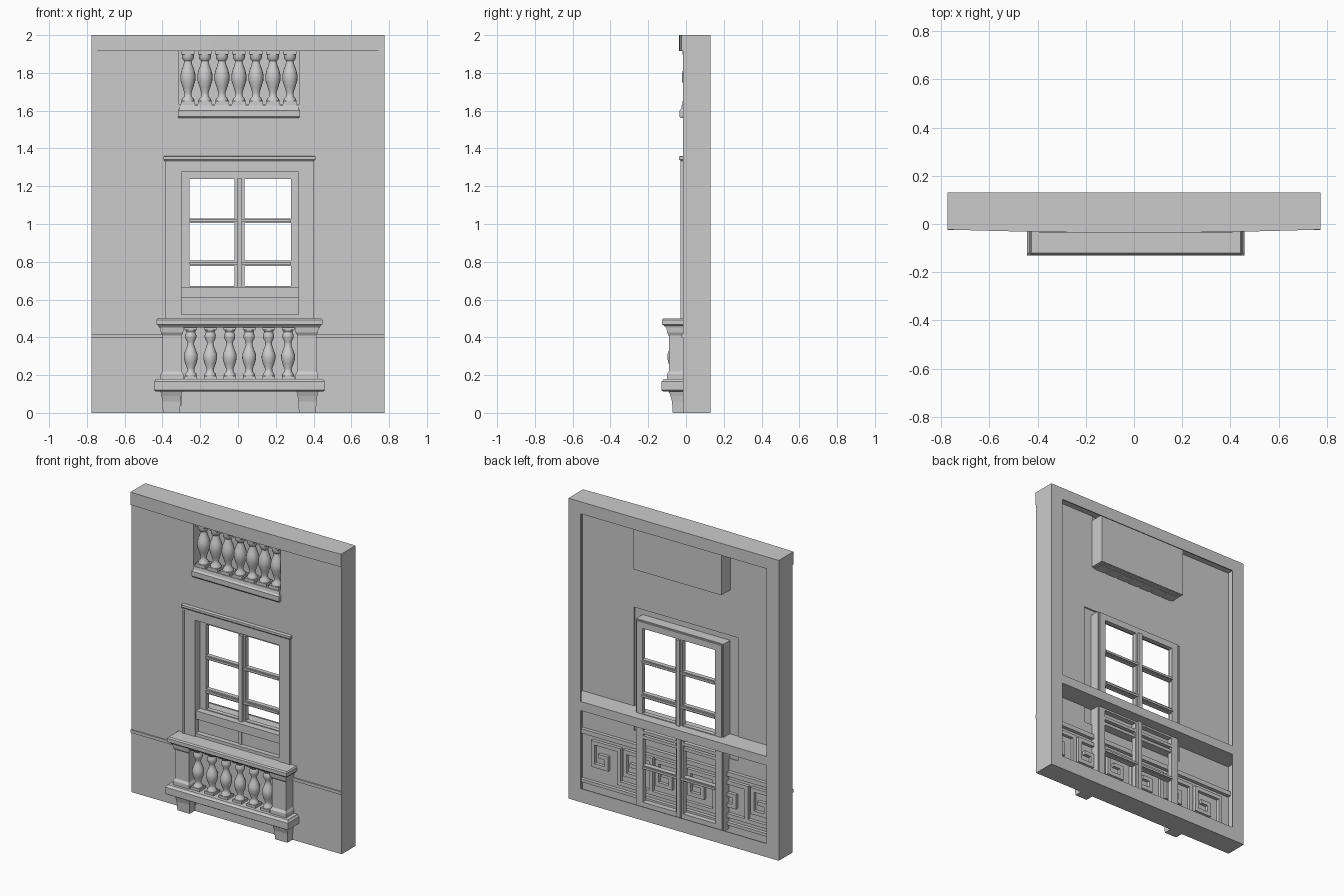
import bpy, bmesh, math

if "Cube" in bpy.data.objects:
    bpy.data.objects.remove(bpy.data.objects["Cube"])

def finish(name, bm, smooth=False):
    bmesh.ops.remove_doubles(bm, verts=bm.verts, dist=1e-5)
    bmesh.ops.recalc_face_normals(bm, faces=bm.faces)
    me = bpy.data.meshes.new(name)
    bm.to_mesh(me)
    bm.free()
    ob = bpy.data.objects.new(name, me)
    bpy.context.collection.objects.link(ob)
    if smooth:
        bpy.ops.object.select_all(action='DESELECT')
        ob.select_set(True)
        bpy.context.view_layer.objects.active = ob
        bpy.ops.object.shade_smooth_by_angle(angle=math.radians(40))
    return ob

def add_box(bm, x0, x1, y0, y1, z0, z1):
    vs = bmesh.ops.create_cube(bm, size=1)['verts']
    for v in vs:
        v.co = (x0 + (v.co.x + .5) * (x1 - x0), y0 + (v.co.y + .5) * (y1 - y0),
                z0 + (v.co.z + .5) * (z1 - z0))

def box(name, *dims):
    bm = bmesh.new()
    add_box(bm, *dims)
    return finish(name, bm)

def lattice(name, xs, zs, holes, y0, y1):
    """Flat plate on an x/z grid with some cells left open."""
    bm = bmesh.new()
    for i in range(len(xs) - 1):
        for j in range(len(zs) - 1):
            if (i, j) not in holes:
                bm.faces.new([bm.verts.new((x, y0, z)) for x, z in (
                    (xs[i], zs[j]), (xs[i+1], zs[j]), (xs[i+1], zs[j+1]), (xs[i], zs[j+1]))])
    bmesh.ops.remove_doubles(bm, verts=bm.verts, dist=1e-5)
    ret = bmesh.ops.extrude_face_region(bm, geom=bm.faces[:])
    for v in ret['geom']:
        if isinstance(v, bmesh.types.BMVert):
            v.co.y = y1
    return finish(name, bm)

def loft(name, cx, sections, back=-.012):
    """Rectangular sections (z, half width, front y) stacked upward."""
    bm = bmesh.new()
    rings = [[bm.verts.new(p) for p in ((cx-w, y, z), (cx+w, y, z), (cx+w, back, z), (cx-w, back, z))]
             for z, w, y in sections]
    for a, b in zip(rings, rings[1:]):
        for k in range(4):
            bm.faces.new((a[k], a[(k+1) % 4], b[(k+1) % 4], b[k]))
    bm.faces.new(rings[0])
    bm.faces.new(rings[-1])
    return finish(name, bm)

def baluster(name, x, y, z0, z1, rad, profile, n=16):
    """Turned baluster with square plinth and cap."""
    bm = bmesh.new()
    h = z1 - z0
    rings = [[bm.verts.new((x + rad*r*math.cos(2*math.pi*k/n), y + rad*r*math.sin(2*math.pi*k/n), z0 + h*t))
              for k in range(n)] for t, r in profile]
    for a, b in zip(rings, rings[1:]):
        for k in range(n):
            bm.faces.new((a[k], a[(k+1) % n], b[(k+1) % n], b[k]))
    bm.faces.new(rings[0])
    bm.faces.new(rings[-1])
    s = rad * .9
    add_box(bm, x-s, x+s, y-s, y+s, z0 - .012, z0 + .06*h)
    add_box(bm, x-s, x+s, y-s, y+s, z1 - .05*h, z1 + .004)
    return finish(name, bm, True)

W = .775
# hollow wall: front shell with niche and window openings
lattice("wall_front", [-W, -.38, -.315, .325, .395, W], [0, .505, 1.33, 1.63, 1.91, 2],
        {(1, 1), (2, 1), (3, 1), (2, 3), (2, 4)}, -.016, -.009)
for s, n in ((-1, "left"), (1, "right")):
    box("wall_side_" + n, *sorted((s*W, s*(W-.008))), -.016, .13, 0, 2)
box("wall_top", -W, W, -.02, .13, 1.992, 2)
box("wall_bottom", -W, W, -.016, .13, 0, .008)
# back rim with the floor beam running to the front
lattice("back_rim", [-W, -.685, .685, W], [0, .09, .61, .67, 1.92, 2],
        {(1, 1), (1, 3)}, .123, .13)
box("floor_beam", -W + .004, W - .004, -.014, .129, .612, .667)

# gently bowed cornice
bm = bmesh.new()
pts = [(x, -.036 + .013 * (abs(x) / W) ** 2) for x in [W * (k/6 - 1) for k in range(13)]]
outline = pts + [(x, -.016) for x, _ in reversed(pts)]
f = bm.faces.new([bm.verts.new((x, y, 1.915)) for x, y in outline])
ret = bmesh.ops.extrude_face_region(bm, geom=[f])
for v in ret['geom']:
    if isinstance(v, bmesh.types.BMVert):
        v.co.z = 2
finish("cornice", bm)
# belt moulding on either side
box("belt_left", -W, -.385, -.024, -.014, .398, .418)
box("belt_right", .4, W, -.024, -.014, .398, .418)

# niche behind the upper balustrade
box("niche_back", -.315, .325, .08, .086, 1.63, 1.96)
box("niche_left", -.321, -.315, -.012, .086, 1.63, 1.96)
box("niche_right", .325, .331, -.012, .086, 1.63, 1.96)
box("niche_floor", -.315, .325, -.012, .08, 1.626, 1.634)
loft("niche_sill", .005, [(1.56, .318, -.028), (1.568, .322, -.034), (1.6, .322, -.034),
                          (1.61, .316, -.026), (1.63, .316, -.022)])
UP = [(0, .85), (.07, .85), (.1, .8), (.15, .5), (.22, .48), (.32, .7), (.45, .98),
      (.55, 1), (.65, .85), (.75, .58), (.82, .5), (.86, .75), (.91, .8), (1, .85)]
for i in range(7):
    baluster(f"niche_baluster_{i+1}", .005 + (i - 3) * .09, .018, 1.634, 1.912, .04, UP)

# window surround, cap and reveals
lattice("window_surround", [-.385, -.3, .32, .4], [.5, 1.275, 1.338], {(1, 0)}, -.026, -.019)
lattice("surround_outer_edge", [-.387, -.375, .39, .402], [.5, 1.325, 1.338], {(1, 0)}, -.03, -.009)
loft("window_cap", .0075, [(1.332, .393, -.028), (1.342, .402, -.036), (1.357, .402, -.036), (1.36, .396, -.03)])
lattice("window_reveal", [-.312, -.3, .32, .332], [.04, 1.275, 1.287], {(1, 0)}, -.024, .05)

# sashes: upper window and lower door
XS = [-.304, -.256, -.018, .034, .28, .324]
lattice("upper_sash", XS, [.66, .672, .778, .808, 1.005, 1.03, 1.238, 1.28],
        {(i, j) for i in (1, 3) for j in (1, 3, 5)}, .03, .06)
box("upper_mullion", -.004, .022, .012, .075, .667, 1.24)
for i, z in enumerate((.785, 1.011)):
    box(f"glazing_bar_{i+1}", -.256, .28, .022, .068, z, z + .014)
lattice("lower_sash", XS, [.03, .08, .3, .325, .535, .555, .6, .613],
        {(i, j) for i in (1, 3) for j in (1, 3, 5)}, .02, .055)
box("lower_mullion", -.004, .022, .005, .07, .04, .612)
box("lower_glazing_bar", -.256, .28, .014, .063, .305, .319)
box("door_sill", -.3, .32, -.02, .05, .5, .52)
box("door_panel", -.3, .32, .012, .018, .5, .612)

# meander relief on the inside of the lower wall
bm = bmesh.new()
U, B = .235, .026
KEY = [(0, .12), (0, .34), (.19, .34), (.19, .19), (.09, .19), (.09, .26), (.14, .26)]
for k in range(6):
    x = -.7 + k * U
    for (a, c), (b, d) in zip(KEY, KEY[1:]):
        add_box(bm, x + min(a, b), x + max(a, b) + B, -.01, .012, min(c, d), max(c, d) + B)
    if k < 5:
        add_box(bm, x, x + U + B, -.01, .012, .12, .12 + B)
finish("meander_relief", bm)
box("meander_upper_moulding", -.767, .767, -.01, .014, .395, .425)
box("meander_lower_moulding", -.767, .767, -.01, .014, .07, .09)

# balcony
CX = .0075
loft("balcony_base", CX, [(.112, .44, -.118), (.12, .452, -.13), (.165, .452, -.13), (.172, .446, -.122), (.18, .442, -.118)])
loft("balcony_rail", CX, [(.452, .425, -.108), (.463, .43, -.118), (.468, .44, -.127), (.492, .44, -.127), (.5, .434, -.12)])
for s, n in ((-1, "left"), (1, "right")):
    loft("balcony_foot_" + n, CX + s*.36, [(0, .045, -.07), (.06, .048, -.074), (.09, .052, -.082), (.114, .058, -.092)])
    loft("balcony_post_" + n, CX + s*.357, [(.178, .06, -.1), (.205, .06, -.1), (.22, .051, -.09),
         (.41, .051, -.09), (.425, .059, -.1), (.455, .062, -.104)])
box("under_panel", -.29, .3, -.022, -.012, .035, .115)
LOW = [(0, .85), (.07, .85), (.1, .8), (.14, .55), (.2, .52), (.3, .82), (.4, 1), (.48, .97),
       (.58, .68), (.66, .48), (.72, .5), (.79, .78), (.85, .8), (.91, .62), (.95, .8), (1, .85)]
for i in range(6):
    baluster(f"balcony_baluster_{i+1}", CX + (i - 2.5) * .103, -.062, .18, .453, .037, LOW)
